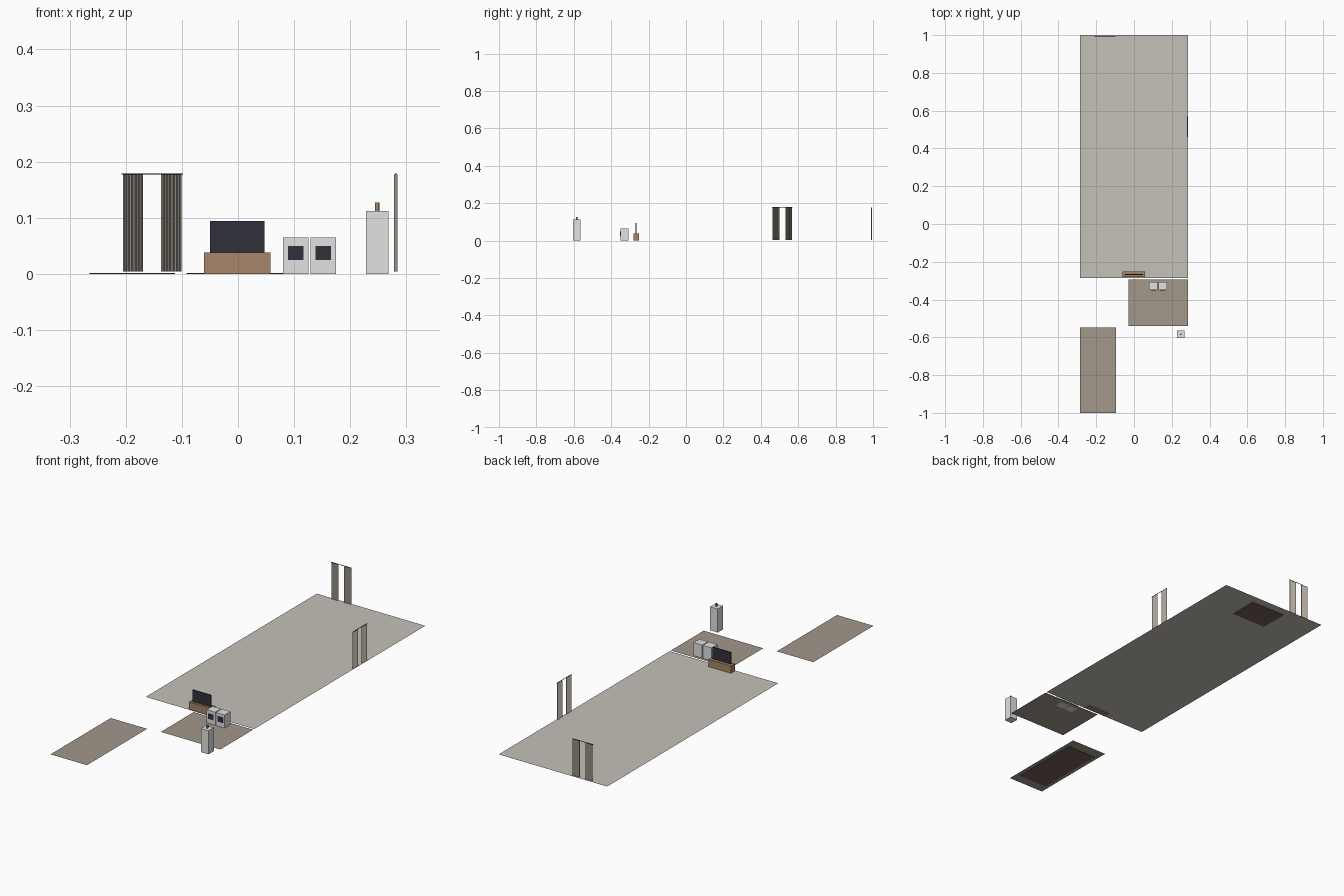
import bpy
from math import pi

cube = bpy.data.objects.get("Cube")
if cube:
    bpy.data.objects.remove(cube)


def material(name, r, g, b):
    m = bpy.data.materials.new(name)
    m.use_nodes = True
    m.diffuse_color = (r, g, b, 1)
    m.node_tree.nodes["Principled BSDF"].inputs["Base Color"].default_value = (r, g, b, 1)
    return m


pale_floor = material("pale floor", 0.56, 0.53, 0.48)
brown_floor = material("grey brown floor", 0.36, 0.31, 0.26)
rug_brown = material("dark rug", 0.17, 0.12, 0.09)
wood = material("wood", 0.38, 0.24, 0.14)
dark = material("dark screen", 0.03, 0.03, 0.042)
white = material("appliance white", 0.76, 0.76, 0.76)
fabric = material("curtain fabric", 0.42, 0.38, 0.32)
black = material("rod black", 0.01, 0.01, 0.01)


def mesh(name, verts, faces, mat):
    data = bpy.data.meshes.new(name)
    data.from_pydata(verts, [], faces)
    data.materials.append(mat)
    obj = bpy.data.objects.new(name, data)
    bpy.context.collection.objects.link(obj)
    return obj


def sheet(name, x0, x1, y0, y1, mat, z=0.003):
    return mesh(name, [(x0, y0, z), (x1, y0, z), (x1, y1, z), (x0, y1, z)],
                [(0, 1, 2, 3)], mat)


def box(name, x0, x1, y0, y1, z0, z1, mat):
    verts = [(x, y, z) for z in (z0, z1) for x, y in
             ((x0, y0), (x1, y0), (x1, y1), (x0, y1))]
    faces = [(3, 2, 1, 0), (4, 5, 6, 7)]
    faces += [(i, (i + 1) % 4, (i + 1) % 4 + 4, i + 4) for i in range(4)]
    return mesh(name, verts, faces, mat)


def cylinder(name, radius, length, centre, mat, rotation=(0, 0, 0)):
    bpy.ops.mesh.primitive_cylinder_add(vertices=12, radius=radius, depth=length,
                                        location=centre, rotation=rotation)
    obj = bpy.context.object
    obj.name = name
    obj.data.materials.append(mat)
    bpy.ops.object.shade_smooth_by_angle()


def curtains(name, centre, turn):
    """Two pleated panels on a rod, built along x and turned about z."""
    pleats, width, gap = 12, 0.036, 0.016
    for side, start in (("left", gap), ("right", -gap - width)):
        verts = [(start + width * i / pleats, 0.003 * (-1) ** i, z)
                 for i in range(pleats + 1) for z in (0.004, 0.177)]
        faces = [(2 * i, 2 * i + 2, 2 * i + 3, 2 * i + 1) for i in range(pleats)]
        panel = mesh(name + "_panel_" + side, verts, faces, fabric)
        panel.location = (*centre, 0)
        panel.rotation_euler.z = turn
    cylinder(name + "_rod", 0.0012, 0.11, (*centre, 0.178), black, (0, pi / 2, turn))


# Floors of the three rooms
sheet("main_floor", -0.286, 0.285, -0.285, 1.0, pale_floor)
sheet("kitchen_floor", -0.028, 0.285, -0.54, -0.293, brown_floor)
sheet("side_floor", -0.286, -0.094, -1.0, -0.548, brown_floor)

# Thin rugs lying under the floor sheets
box("main_rug", -0.092, 0.092, 0.82, 0.96, 0, 0.002, rug_brown)
box("side_rug", -0.265, -0.112, -0.95, -0.60, 0, 0.002, rug_brown)

# Screen on a low cabinet
box("media_cabinet", -0.061, 0.058, -0.281, -0.251, 0, 0.038, wood)
box("screen", -0.05, 0.047, -0.270, -0.265, 0.038, 0.094, dark)

# Pair of appliances with dark door windows
for label, x in (("left", 0.152), ("right", 0.103)):
    box("appliance_" + label, x - 0.0225, x + 0.0225, -0.35, -0.307, 0, 0.065, white)
    box("appliance_window_" + label, x - 0.0135, x + 0.0135, -0.352, -0.35, 0.025, 0.05, dark)

# Tall pedestal with a wooden peg on top
box("pedestal", 0.228, 0.268, -0.604, -0.564, 0, 0.112, white)
cylinder("pedestal_peg", 0.004, 0.015, (0.248, -0.584, 0.1195), wood)

# Curtains on the back and side walls
curtains("back_curtain", (-0.153, 0.992), 0)
curtains("side_curtain", (0.281, 0.515), pi / 2)
